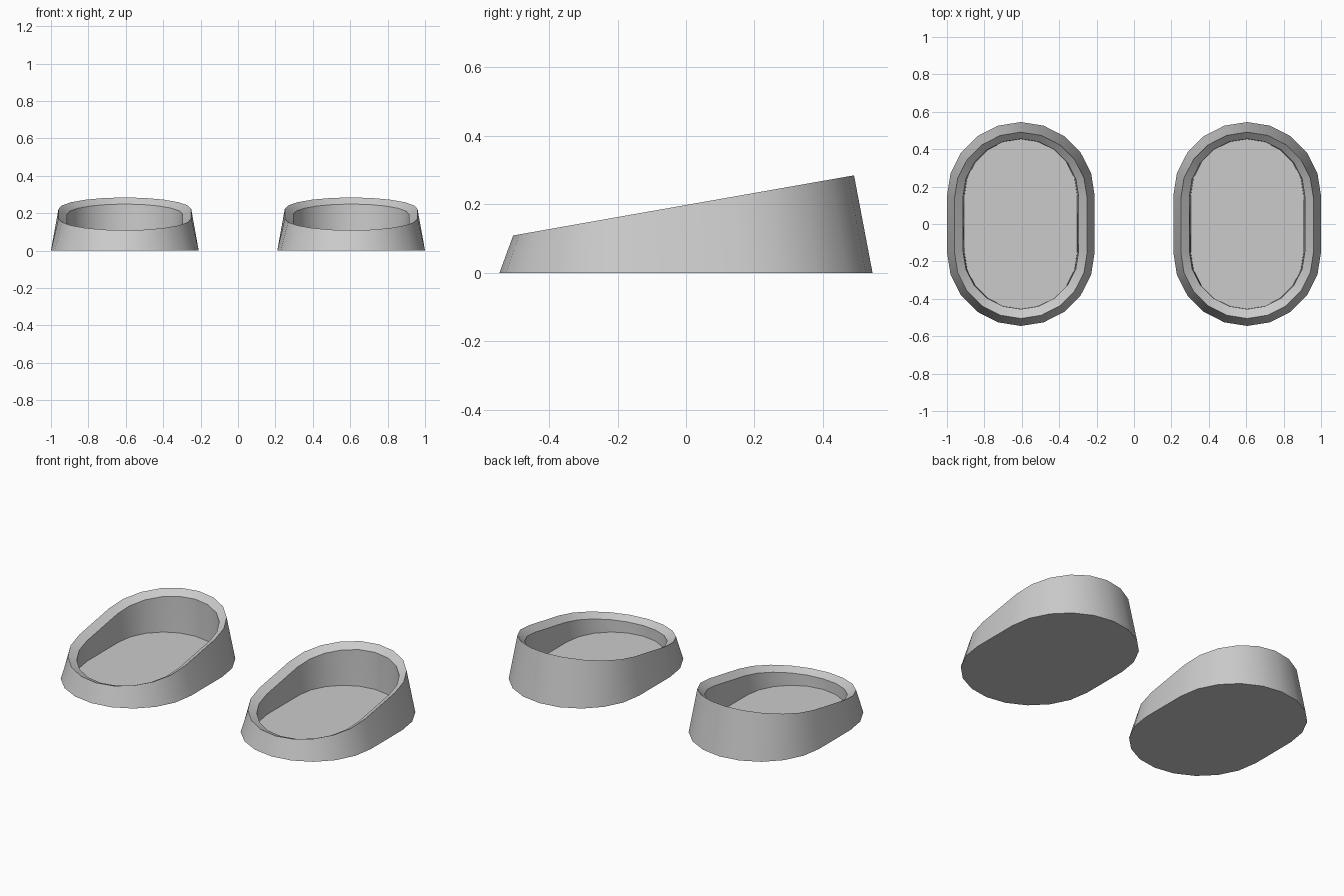
import bpy, bmesh
from math import sin, cos, tan, pi, radians

if "Cube" in bpy.data.objects:
    bpy.data.objects.remove(bpy.data.objects["Cube"])

SEG = 10                 # sides per rounded end
SLOPE = tan(radians(10)) # tilt of the rim


def ring(bm, r, straight, z, slope=0.0, shift=0.0):
    """Stadium-shaped loop: two half circles joined by straight sides."""
    verts = []
    for side in (1, -1):
        for i in range(SEG + 1):
            a = pi * i / SEG + (0 if side > 0 else pi)
            x, y = r * cos(a), r * sin(a) + side * straight + shift
            verts.append(bm.verts.new((x, y, z + slope * y)))
    return verts


def slanted_cup(name, x):
    bm = bmesh.new()
    loops = [
        ring(bm, 0.395, 0.15, 0.0),                      # base
        ring(bm, 0.355, 0.143, 0.198, SLOPE, -0.007),    # outer rim edge
        ring(bm, 0.309, 0.146, 0.169, SLOPE),            # inner rim edge
        ring(bm, 0.302, 0.153, 0.060),                   # foot of inner wall
        ring(bm, 0.301, 0.153, 0.025),                   # floor edge
    ]
    n = len(loops[0])
    for a, b in zip(loops, loops[1:]):
        for i in range(n):
            j = (i + 1) % n
            bm.faces.new((a[i], a[j], b[j], b[i]))
    bm.faces.new(loops[0][::-1])
    bm.faces.new(loops[-1])
    bmesh.ops.recalc_face_normals(bm, faces=bm.faces)
    me = bpy.data.meshes.new(name)
    bm.to_mesh(me)
    bm.free()
    ob = bpy.data.objects.new(name, me)
    ob.location.x = x
    bpy.context.collection.objects.link(ob)
    # Smooth walls, sharp rim edges
    bpy.ops.object.select_all(action='DESELECT')
    ob.select_set(True)
    bpy.context.view_layer.objects.active = ob
    bpy.ops.object.shade_smooth_by_angle(angle=radians(30))


# Matching pair of hollow, slanted cups
slanted_cup("left_cup", -0.605)
slanted_cup("right_cup", 0.605)
